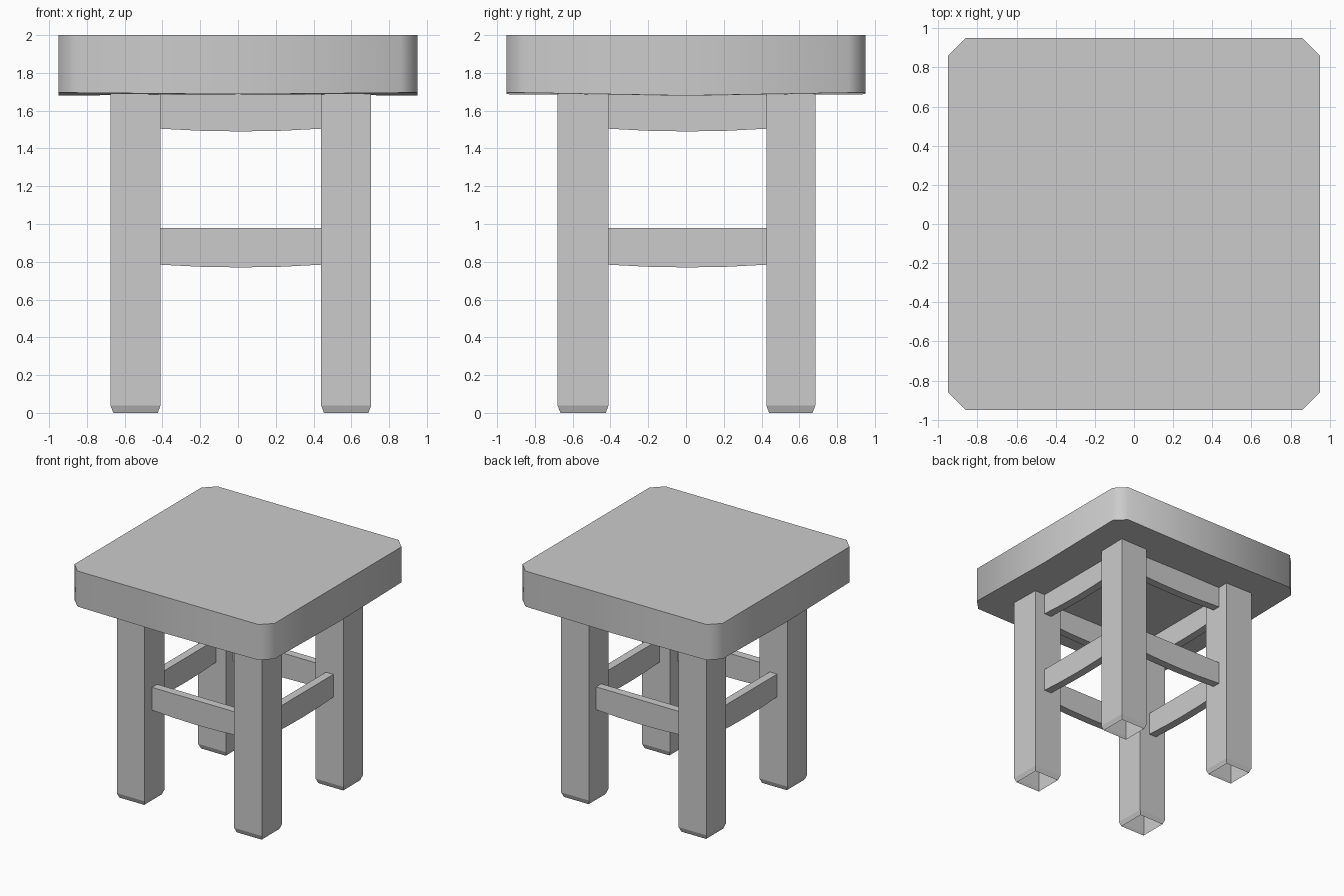
import bpy, bmesh

old = bpy.data.objects.get("Cube")
if old:
    bpy.data.objects.remove(old, do_unlink=True)

grey = bpy.data.materials.new("plain grey")
grey.use_nodes = True
grey.diffuse_color = (0.6, 0.6, 0.6, 1)
grey.node_tree.nodes["Principled BSDF"].inputs["Base Color"].default_value = (0.6, 0.6, 0.6, 1)


def loft(name, rings, cap_first=True, cap_last=True, smooth=None):
    """Skin a list of equal-length point rings into an object."""
    bm = bmesh.new()
    rows = [[bm.verts.new(p) for p in ring] for ring in rings]
    n = len(rows[0])
    for a, b in zip(rows, rows[1:]):
        for i in range(n):
            j = (i + 1) % n
            bm.faces.new((a[i], a[j], b[j], b[i]))
    if cap_first:
        bm.faces.new(rows[0][::-1])
    if cap_last:
        bm.faces.new(rows[-1])
    bmesh.ops.recalc_face_normals(bm, faces=bm.faces)
    mesh = bpy.data.meshes.new(name)
    bm.to_mesh(mesh)
    bm.free()
    mesh.materials.append(grey)
    obj = bpy.data.objects.new(name, mesh)
    bpy.context.collection.objects.link(obj)
    if smooth:
        bpy.ops.object.select_all(action="DESELECT")
        obj.select_set(True)
        bpy.context.view_layer.objects.active = obj
        bpy.ops.object.shade_smooth_by_angle(angle=smooth)
    return obj


def rect(x0, x1, y0, y1, z, inset=0):
    x0, x1, y0, y1 = x0 + inset, x1 - inset, y0 + inset, y1 - inset
    return [(x0, y0, z), (x1, y0, z), (x1, y1, z), (x0, y1, z)]


# Seat: clipped-corner slab whose lower rim sags at the middle of each edge
H, C = 0.95, 0.86
outline = [(-C, -H), (0, -H), (C, -H), (H, -C), (H, 0), (H, C),
           (C, H), (0, H), (-C, H), (-H, C), (-H, 0), (-H, -C)]
rim = [(x, y, 1.68 if y == 0 else 1.687 if x == 0 else 1.695) for x, y in outline]
loft("seat", [rim, [(x, y, 2) for x, y in outline]], smooth=0.9)

# Legs: square posts with tapered, open feet
spans_x = {"right": (-0.675, -0.41), "left": (0.44, 0.705)}
spans_y = {"front": (-0.68, -0.41), "back": (0.425, 0.685)}
for side, sx in spans_x.items():
    for end, sy in spans_y.items():
        loft(f"{end}_{side}_leg",
             [rect(*sx, *sy, 0, 0.015), rect(*sx, *sy, 0.04), rect(*sx, *sy, 1.7)],
             cap_first=False)


# Rails: thin boards with a gently bowed lower edge, on all four sides
def rail(name, start, stop, centre, low, high, along_x):
    rings = []
    for i in range(5):
        t = i / 4
        u = start + (stop - start) * t
        z = low - 0.015 * (1 - (2 * t - 1) ** 2)
        section = [(-0.035, z), (0.035, z), (0.035, high), (-0.035, high)]
        rings.append([(u, centre + d, h) if along_x else (centre + d, u, h)
                      for d, h in section])
    loft(name, rings)


for level, low, high in (("lower", 0.785, 0.98), ("upper", 1.505, 1.695)):
    for end, sy in spans_y.items():
        rail(f"{level}_{end}_rail", -0.42, 0.45, sum(sy) / 2, low, high, True)
    for side, sx in spans_x.items():
        rail(f"{level}_{side}_rail", -0.42, 0.435, sum(sx) / 2, low, high, False)
